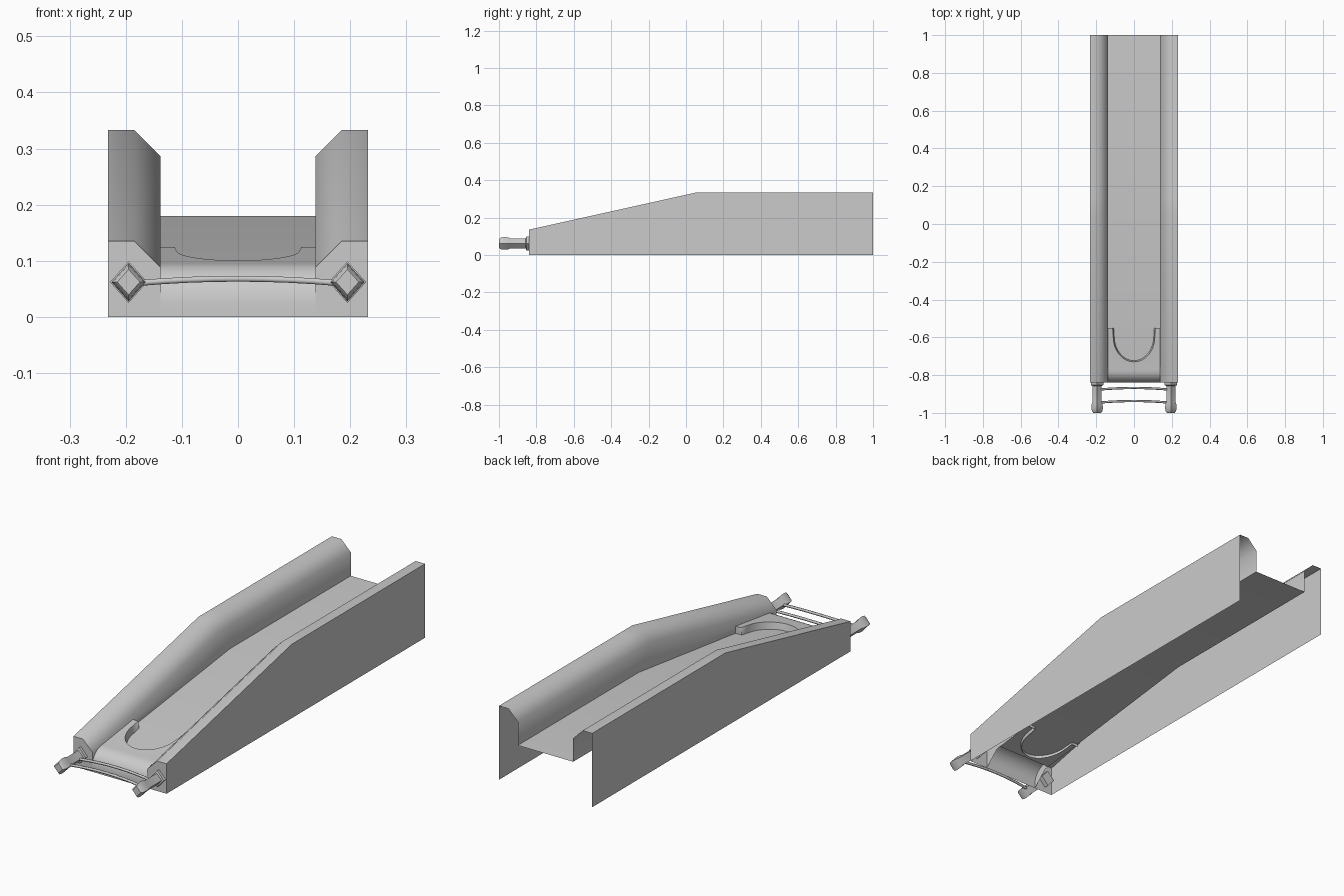
import bpy, bmesh
from math import sin, cos, pi, radians

if "Cube" in bpy.data.objects:
    bpy.data.objects.remove(bpy.data.objects["Cube"])

Y0, XI, XO = -0.84, 0.138, 0.232          # front plane, inner / outer rail sides


def finish(name, bm, angle=50):
    bmesh.ops.remove_doubles(bm, verts=bm.verts, dist=1e-5)
    bmesh.ops.recalc_face_normals(bm, faces=bm.faces)
    me = bpy.data.meshes.new(name)
    bm.to_mesh(me)
    bm.free()
    ob = bpy.data.objects.new(name, me)
    bpy.context.collection.objects.link(ob)
    bpy.ops.object.select_all(action='DESELECT')
    ob.select_set(True)
    bpy.context.view_layer.objects.active = ob
    bpy.ops.object.shade_smooth_by_angle(angle=radians(angle))
    return ob


def loft(bm, rows, closed=False):
    """Skin a list of equally long point rows with quads."""
    rows = [[bm.verts.new(p) for p in r] for r in rows]
    n = len(rows[0])
    for a, b in zip(rows, rows[1:]):
        for i in range(n if closed else n - 1):
            j = (i + 1) % n
            bm.faces.new((a[i], a[j], b[j], b[i]))
    return rows


def mirror_x(ob):
    ob.modifiers.new("Mirror", 'MIRROR').use_axis[0] = True


def rail_top(y):
    return min(0.333, 0.135 + (y - Y0) * 0.2225)


def floor_z(y):
    return min(0.18, 0.18 + (y - 0.14) * 0.126)


def lip_z(y):
    return 0.095 + (y + 0.77) * 0.136


# Side rails: open shells with a closed front end
bm = bmesh.new()
rows = []
for y in (Y0, -0.77, 0.05, 0.14, 1.0):
    t = rail_top(y)
    low = 0.0 if y == Y0 else floor_z(y)
    rows.append([(XO, y, 0), (XO, y, t), (0.185, y, t), (XI, y, t - 0.047), (XI, y, low)])
bm.faces.new(loft(bm, rows)[0])
mirror_x(finish("side_rail", bm))

# Sloping floor that levels out towards the back
bm = bmesh.new()
loft(bm, [[(x, y, floor_z(y)) for x in (-XI, XI)] for y in (-0.75, 0.14, 1.0)])
finish("floor", bm)

# U-shaped edge of the front lip, from tip to tip
edge = [(-0.113, -0.55)]
edge += [(-0.11 * cos(pi * k / 16), -0.60 - 0.13 * sin(pi * k / 16)) for k in range(17)]
edge += [(0.113, -0.55)]

# Rounded front apron running up into the lip
bm = bmesh.new()
outline = [(-XI, -0.55)] + edge + [(XI, -0.55)]
profile = [(Y0, 0.0)] + [(-0.77 - 0.07 * cos(a), 0.025 + 0.07 * sin(a))
                         for a in (pi / 2 * k / 8 for k in range(9))]
rows = [[(x, y, z) for x, _ in outline] for y, z in profile]
rows.append([(x, y, lip_z(y)) for x, y in outline])
loft(bm, rows)
finish("front_apron", bm)

# Step wall dropping from the U edge to the floor
bm = bmesh.new()
loft(bm, [[(x, y, lip_z(y)) for x, y in edge],
          [(x * 0.93, y + (0.01 if y < -0.56 else 0), lip_z(y) - 0.045) for x, y in edge]])
# Small end faces at the two tips
for s in (-1, 1):
    z = lip_z(-0.55)
    bm.faces.new([bm.verts.new(p) for p in (
        (s * XI, -0.55, z), (s * 0.113, -0.55, z),
        (s * 0.105, -0.55, z - 0.045), (s * XI, -0.55, z - 0.045))])
finish("step_wall", bm)

# Four-sided front pegs: flange, shaft and rounded head
bm = bmesh.new()
steps = [(-0.82, 0.036), (-0.853, 0.036), (-0.857, 0.026), (-0.94, 0.026), (-0.95, 0.031),
         (-0.975, 0.033), (-0.992, 0.030), (-1.0, 0.022)]
rows = loft(bm, [[(0.195 + 0.92 * r * cos(k * pi / 2), y, 0.062 + 1.03 * r * sin(k * pi / 2))
                  for k in range(4)] for y, r in steps], closed=True)
bm.faces.new(rows[-1])
bm.faces.new(rows[0])
mirror_x(finish("front_peg", bm))

# Two bowed cross bars joining the pegs
for name, y in (("outer_cross_bar", -0.945), ("inner_cross_bar", -0.876)):
    bm = bmesh.new()
    rows = []
    for i in range(9):
        u = -1 + i / 4
        bow = 0.008 * (1 - u * u)
        rows.append([(0.18 * u, y + bow + 0.006 * cos(k * pi / 3),
                      0.06 + bow + 0.006 * sin(k * pi / 3)) for k in range(6)])
    loft(bm, rows, closed=True)
    finish(name, bm, 65)
